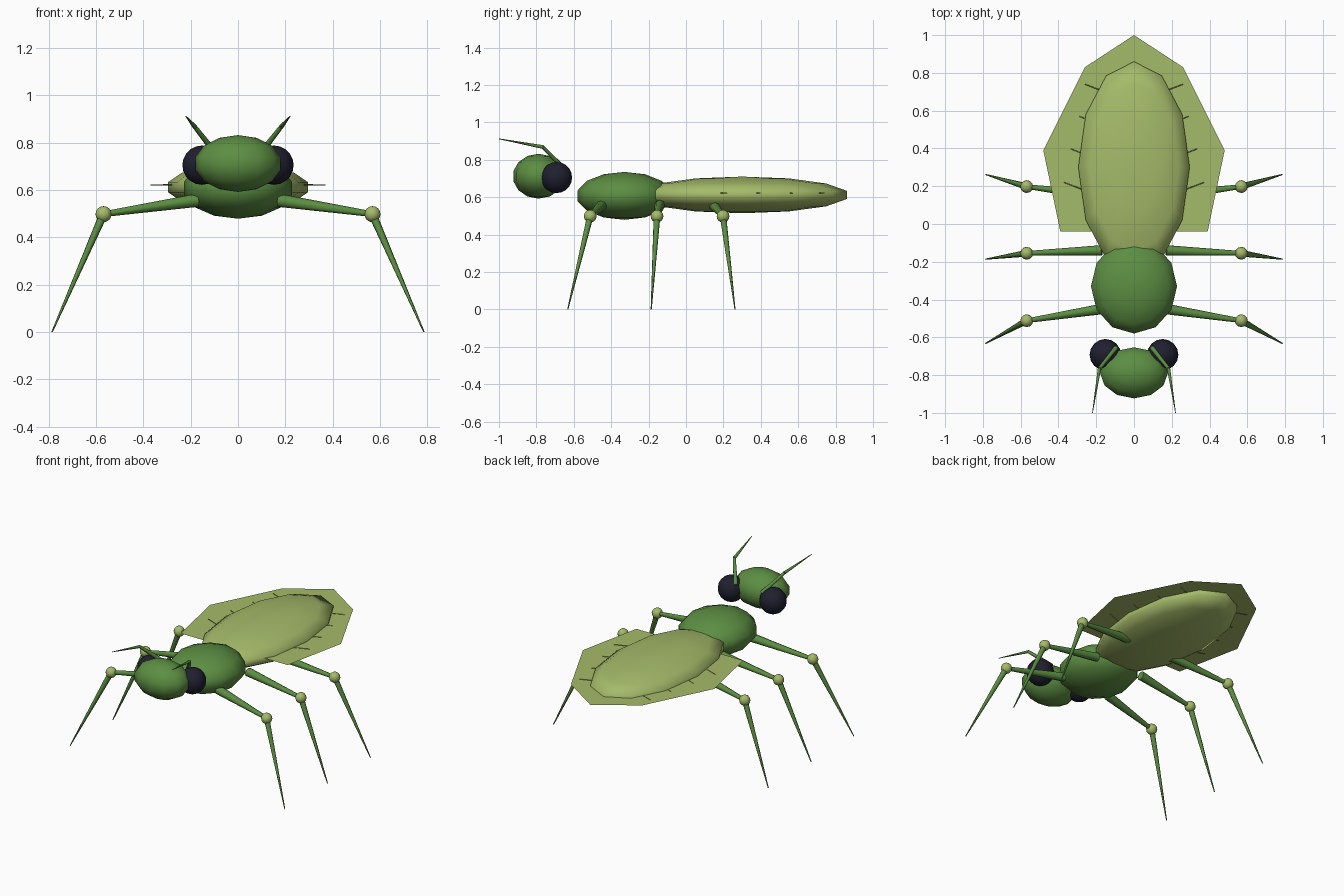
import bpy, bmesh, math
from mathutils import Vector

if "Cube" in bpy.data.objects:
    bpy.data.objects.remove(bpy.data.objects["Cube"])


def material(name, rgb):
    m = bpy.data.materials.new(name)
    m.diffuse_color = (*rgb, 1)
    m.use_nodes = True
    m.node_tree.nodes["Principled BSDF"].inputs["Base Color"].default_value = m.diffuse_color
    return m


GREEN = material("leaf_green", (0.107, 0.27, 0.055))
LIGHT = material("pale_green", (0.375, 0.495, 0.142))
OLIVE = material("olive", (0.2, 0.23, 0.07))
DARK = material("eye_dark", (0.014, 0.014, 0.03))


def finish(name, bm, mat, smooth=True):
    mesh = bpy.data.meshes.new(name)
    bm.to_mesh(mesh)
    bm.free()
    mesh.materials.append(mat)
    for p in mesh.polygons:
        p.use_smooth = smooth
    ob = bpy.data.objects.new(name, mesh)
    bpy.context.collection.objects.link(ob)
    return ob


def ellipsoid(name, centre, radii, mat, segments=12, rings=7):
    bm = bmesh.new()
    bmesh.ops.create_uvsphere(bm, u_segments=segments, v_segments=rings, radius=1)
    # odd ring counts have no equator, so widen to the full radius
    k = 1 / math.cos(math.pi / (2 * rings)) if rings % 2 else 1
    for v in bm.verts:
        v.co = Vector((v.co.x * radii[0] * k, v.co.y * radii[1] * k,
                       v.co.z * radii[2])) + Vector(centre)
    return finish(name, bm, mat)


def rod(name, a, b, r1, r2, mat, sides=8):
    """Tapered rod from a to b."""
    a, b = Vector(a), Vector(b)
    d = b - a
    bm = bmesh.new()
    bmesh.ops.create_cone(bm, cap_ends=True, segments=sides, radius1=r1,
                          radius2=r2, depth=d.length)
    rot = d.to_track_quat('Z', 'Y')
    for v in bm.verts:
        v.co = rot @ v.co + (a + b) / 2
    ob = finish(name, bm, mat)
    for p in ob.data.polygons:
        p.use_smooth = len(p.vertices) == 4
    return ob


# Body
ellipsoid("thorax", (0, -0.33, 0.607), (0.228, 0.25, 0.128), GREEN)
ellipsoid("abdomen", (0, 0.30, 0.612), (0.295, 0.56, 0.098), LIGHT)
ellipsoid("head", (0, -0.788, 0.712), (0.18, 0.135, 0.12), GREEN)

# Folded wings: one flat sheet
half = [(0.26, 0.83), (0.48, 0.39), (0.39, -0.04)]
outline = [(0, 1.0)] + [(-x, y) for x, y in half] + half[::-1]
bm = bmesh.new()
bm.faces.new([bm.verts.new((x, y, 0.622)) for x, y in outline])
finish("wings", bm, LIGHT, False)

# Leg stations: hip y, knee y, foot y
LEGS = {"front": (-0.45, -0.512, -0.632),
        "middle": (-0.14, -0.155, -0.186),
        "rear": (0.148, 0.198, 0.262)}
# Wing veins: outer tip x, y
VEINS = [(0.26, 0.74), (0.29, 0.57), (0.333, 0.397), (0.37, 0.22)]

for s, side in ((-1, "left"), (1, "right")):
    # Eyes
    ellipsoid(f"eye_{side}", (s * 0.152, -0.692, 0.705), (0.083,) * 3, DARK, 16, 10)
    # Antennae
    base, elbow, tip = ((s * 0.095, -0.655, 0.755), (s * 0.183, -0.765, 0.868),
                        (s * 0.22, -1.0, 0.912))
    rod(f"antenna_base_{side}", base, elbow, 0.014, 0.010, GREEN, 6)
    rod(f"antenna_tip_{side}", elbow, tip, 0.010, 0.002, GREEN, 6)
    # Legs
    for leg, (hy, ky, fy) in LEGS.items():
        hip, knee, foot = ((s * 0.17, hy, 0.557), (s * 0.568, ky, 0.498),
                           (s * 0.785, fy, 0.001))
        rod(f"{leg}_thigh_{side}", hip, knee, 0.028, 0.012, GREEN)
        rod(f"{leg}_shin_{side}", knee, foot, 0.018, 0.003, GREEN)
        ellipsoid(f"{leg}_knee_{side}", knee, (0.034,) * 3, LIGHT, 12, 8)
    # Veins
    for i, (x, y) in enumerate(VEINS):
        rod(f"vein_{i}_{side}", (s * 0.1, y - (x - 0.1) * 0.38, 0.622),
            (s * x, y, 0.622), 0.004, 0.002, OLIVE, 4)
